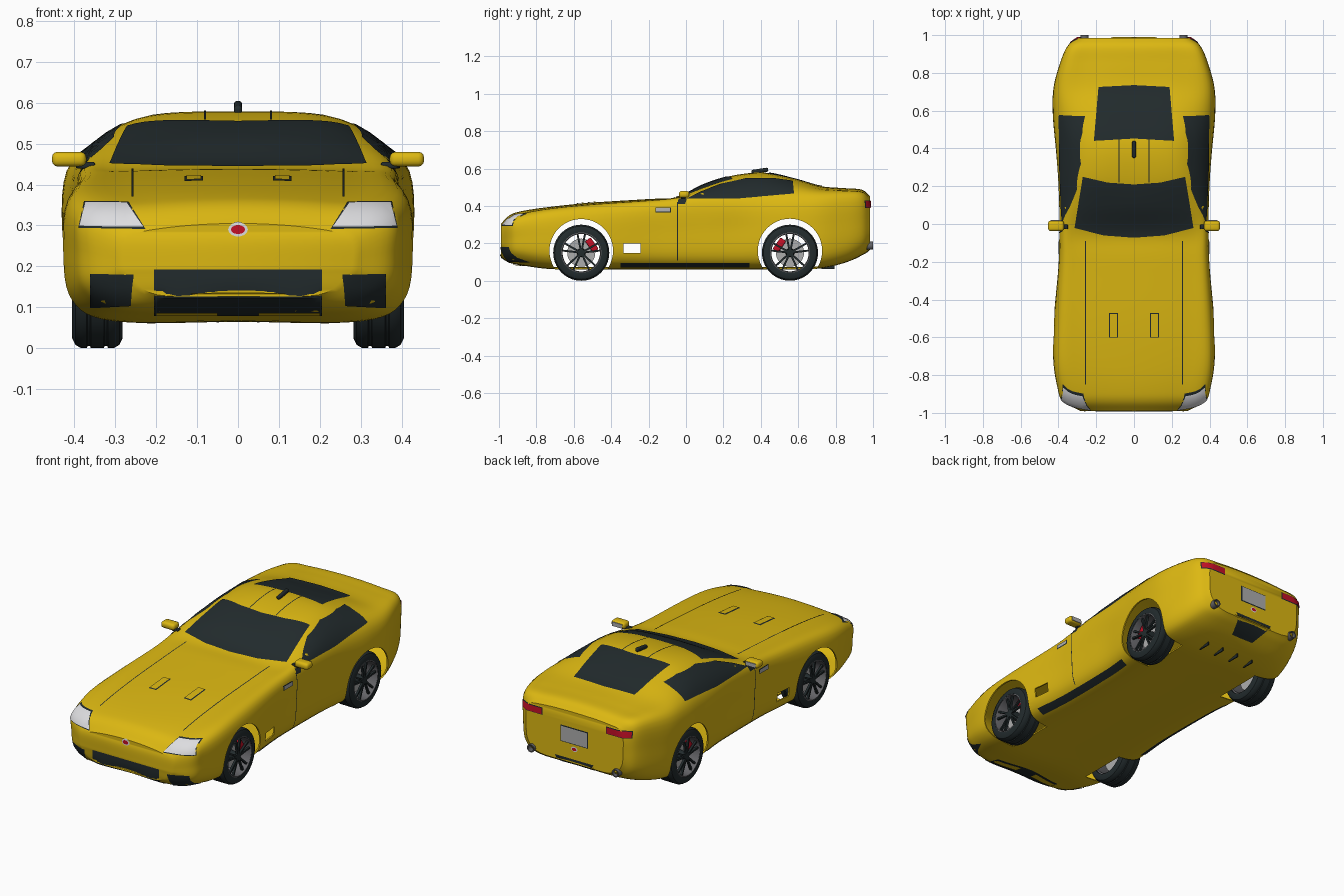
import bpy, bmesh, math
from mathutils import Vector, Matrix
from mathutils.bvhtree import BVHTree

if "Cube" in bpy.data.objects:
    bpy.data.objects.remove(bpy.data.objects["Cube"])


def material(name, color, rough=0.5):
    m = bpy.data.materials.new(name)
    m.use_nodes = True
    m.diffuse_color = (*color, 1)
    bsdf = m.node_tree.nodes["Principled BSDF"]
    bsdf.inputs["Base Color"].default_value = (*color, 1)
    bsdf.inputs["Roughness"].default_value = rough
    return m


YELLOW = material("yellow paint", (0.72, 0.48, 0.006))
DARK = material("dark trim", (0.016, 0.024, 0.026))
SILVER = material("silver", (0.42, 0.42, 0.42))
WHITE = material("lens white", (0.72, 0.72, 0.74))
RED = material("red", (0.55, 0.005, 0.02))
GREY = material("brake grey", (0.13, 0.13, 0.14))


def make(name, bm, mat, smooth=35):
    mesh = bpy.data.meshes.new(name)
    bm.to_mesh(mesh)
    bm.free()
    ob = bpy.data.objects.new(name, mesh)
    bpy.context.collection.objects.link(ob)
    mesh.materials.append(mat)
    if smooth:
        shade(ob, smooth)
    return ob


def activate(ob):
    bpy.ops.object.select_all(action='DESELECT')
    ob.select_set(True)
    bpy.context.view_layer.objects.active = ob


def shade(ob, angle):
    activate(ob)
    bpy.ops.object.shade_smooth_by_angle(angle=math.radians(angle))


def box(name, center, size, mat, bevel=0, tilt=None):
    bm = bmesh.new()
    bmesh.ops.create_cube(bm, size=1)
    bmesh.ops.scale(bm, vec=size, verts=bm.verts)
    if bevel:
        bmesh.ops.bevel(bm, geom=bm.edges[:], offset=bevel, segments=3, affect='EDGES', profile=0.5)
    if tilt:
        bmesh.ops.transform(bm, matrix=tilt, verts=bm.verts)
    bmesh.ops.translate(bm, vec=center, verts=bm.verts)
    return make(name, bm, mat)


def lathe(name, profile, center, mat, side=1, axis='X', steps=40):
    """Closed (radius, offset) profile turned around an axis."""
    bm = bmesh.new()
    rings = []
    for i in range(steps):
        a = math.tau * i / steps
        ring = []
        for r, o in profile:
            c, s = r * math.cos(a), r * math.sin(a)
            p = Vector((o * side, c, s)) if axis == 'X' else Vector((c, o, s))
            ring.append(bm.verts.new(p + Vector(center)))
        rings.append(ring)
    n = len(profile)
    for i in range(steps):
        a, b = rings[i], rings[(i + 1) % steps]
        for j in range(n):
            k = (j + 1) % n
            bm.faces.new((a[j], a[k], b[k], b[j]))
    bmesh.ops.remove_doubles(bm, verts=bm.verts, dist=1e-5)
    bmesh.ops.recalc_face_normals(bm, faces=bm.faces)
    return make(name, bm, mat)


def spline(pts, steps, closed):
    """Smooth curve through the points."""
    n = len(pts)
    ext = [pts[-1], *pts, pts[0], pts[1]] if closed else [2 * pts[0] - pts[1], *pts, 2 * pts[-1] - pts[-2]]
    out = []
    for i in range(n if closed else n - 1):
        a, b, c, d = ext[i:i + 4]
        for k in range(steps):
            t = k / steps
            out.append(0.5 * (2 * b + (c - a) * t + (2 * a - 5 * b + 4 * c - d) * t**2 + (3 * b - a - 3 * c + d) * t**3))
    return out if closed else out + [pts[-1]]


# Body stations: y, half width, floor z, shoulder x, shoulder z, roof edge x, roof edge z, top z
STATIONS = [
    (-.99, .28, .13, .27, .27, .17, .295, .305),
    (-.94, .37, .10, .36, .32, .20, .343, .352),
    (-.87, .402, .085, .385, .345, .23, .365, .374),
    (-.72, .427, .066, .405, .37, .26, .388, .396),
    (-.5, .425, .065, .40, .39, .27, .41, .418),
    (-.2, .395, .065, .385, .41, .27, .43, .437),
    (-.05, .39, .065, .385, .425, .28, .442, .447),
    (.1, .39, .065, .385, .44, .27, .50, .517),
    (.25, .395, .065, .39, .445, .255, .547, .562),
    (.42, .415, .065, .395, .45, .25, .56, .578),
    (.58, .43, .065, .405, .455, .25, .533, .545),
    (.72, .425, .07, .405, .455, .25, .497, .506),
    (.85, .39, .10, .375, .46, .24, .485, .495),
    (.94, .35, .14, .34, .455, .22, .478, .487),
    (.985, .30, .17, .29, .42, .20, .445, .452),
]


def section(y, w, zb, ws, zs, wr, zr, zt):
    half = [(.7 * w, zb), (.95 * w, zb + .05), (w, zb + .55 * (zs - zb)), (ws, zs), (wr, zr)]
    ring = [(0, zb), *half, (0, zt), *[(-x, z) for x, z in reversed(half)]]
    return [Vector((x, y, z)) for x, z in ring]


# Body skin
columns = [spline(list(c), 6, False) for c in zip(*[section(*s) for s in STATIONS])]
bm = bmesh.new()
rows = [[bm.verts.new(p) for p in spline(list(r), 6, True)] for r in zip(*columns)]
n = len(rows[0])
for a, b in zip(rows, rows[1:]):
    for j in range(n):
        bm.faces.new((a[j], a[(j + 1) % n], b[(j + 1) % n], b[j]))
for row in (rows[0], rows[-1]):
    for j in range(n // 2):
        quad = [row[j], row[j + 1], row[-j - 1], row[-j]]
        bm.faces.new(list(dict.fromkeys(quad)))
bmesh.ops.recalc_face_normals(bm, faces=bm.faces)
skin = BVHTree.FromBMesh(bm)
body = make("body", bm, YELLOW, 0)

# Hollow shell with wheel arches and side vents cut through
shell = body.modifiers.new("shell", 'SOLIDIFY')
shell.thickness, shell.offset = .008, -1
cutters = []
for s in (1, -1):
    for y, r in ((-.56, .17), (.556, .172)):
        cutters.append(lathe("arch_cutter", [(0, .25), (r, .25), (r, .5), (0, .5)], (0, y, .16), DARK, s, steps=48))
    cutters.append(box("vent_cutter", (s * .4, -.288, .173), (.15, .09, .05), DARK))
for c in cutters:
    cut = body.modifiers.new("cut", 'BOOLEAN')
    cut.operation, cut.solver, cut.object = 'DIFFERENCE', 'EXACT', c
activate(body)
for m in list(body.modifiers):
    bpy.ops.object.modifier_apply(modifier=m.name)
for c in cutters:
    bpy.data.objects.remove(c)
shade(body, 35)

# Plates laid on the skin: a flat outline is gridded and projected along a direction
DIRS = {
    "front": (Vector((0, 1, 0)), lambda u, v: Vector((u, -2, v))),
    "back": (Vector((0, -1, 0)), lambda u, v: Vector((u, 2, v))),
    "side": (Vector((-1, 0, 0)), lambda u, v: Vector((2, u, v))),
    "top": (Vector((0, 0, -1)), lambda u, v: Vector((u, v, 2))),
}


def plate(name, view, outline, mat, lift=.003, pair=False, step=.025):
    d, place = DIRS[view]
    for s in ((1, -1) if pair else (1,)):
        bm = bmesh.new()
        bm.faces.new([bm.verts.new((u, v, 0)) for u, v in outline])
        for ax in (0, 1):
            lo, hi = min(p[ax] for p in outline), max(p[ax] for p in outline)
            normal = (1, 0, 0) if ax == 0 else (0, 1, 0)
            for i in range(math.floor(lo / step) + 1, math.ceil(hi / step)):
                bmesh.ops.bisect_plane(bm, geom=bm.verts[:] + bm.edges[:] + bm.faces[:], dist=1e-5,
                                       plane_co=Vector(normal) * i * step, plane_no=normal)
        for v in bm.verts[:]:
            hit, normal, _, _ = skin.ray_cast(place(v.co.x, v.co.y), d)
            if hit is None:
                bm.verts.remove(v)
                continue
            v.co = hit + normal * lift
        bm.normal_update()
        for f in bm.faces:
            if f.normal.dot(d) > 0:
                f.normal_flip()
        if s < 0:
            bmesh.ops.scale(bm, vec=(-1, 1, 1), verts=bm.verts)
            bmesh.ops.reverse_faces(bm, faces=bm.faces)
        make(("left_" if s > 0 else "right_") * pair + name, bm, mat, 40)


def rect(u0, u1, v0, v1):
    return [(u0, v0), (u1, v0), (u1, v1), (u0, v1)]


def oval(u, v, ru, rv):
    return [(u + ru * math.cos(a * math.tau / 24), v + rv * math.sin(a * math.tau / 24)) for a in range(24)]


def framed(name, view, outline, mat, edge=.005, pair=False):
    """Plate with a dark border."""
    c = sum((Vector(p) for p in outline), Vector((0, 0))) / len(outline)
    grown = [Vector(p) + Vector((math.copysign(edge, p[0] - c[0]), math.copysign(edge, p[1] - c[1]))) for p in outline]
    plate(name + "_frame", view, grown, DARK, .002, pair)
    plate(name, view, outline, mat, .005, pair)


# Glass
plate("windscreen", "top", [(-.315, -.02), (-.16, -.06), (0, -.072), (.16, -.06), (.315, -.02),
                            (.27, .25), (.14, .22), (0, .21), (-.14, .22), (-.27, .25)], DARK)
plate("rear_window", "top", [(-.188, .725), (-.212, .44), (0, .452), (.212, .44), (.188, .725), (0, .735)], DARK)
plate("side_window", "side", [(.0, .437), (.29, .44), (.578, .465), (.57, .533), (.475, .546), (.32, .546),
                              (.18, .515), (.08, .475)], DARK, pair=True)

# Nose
framed("headlight", "front", [(.23, .294), (.385, .298), (.372, .354), (.272, .353)], WHITE, .004, True)
plate("grille", "front", rect(-.205, .205, .082, .192), DARK)
plate("grille_strip", "front", rect(.05, .2, .084, .092), YELLOW, .006, True)
plate("fog_vent", "front", [(.262, .105), (.36, .1), (.36, .182), (.255, .18)], DARK, pair=True)
plate("nose_badge_rim", "front", oval(0, .29, .024, .017), WHITE)
plate("nose_badge", "front", oval(0, .29, .017, .011), RED, .005)

# Bonnet, roof and door seams
plate("bonnet_seam", "top", rect(.255, .26, -.85, -.09), DARK, pair=True)
framed("bonnet_vent", "top", rect(.09, .126, -.597, -.475), YELLOW, pair=True)
plate("roof_seam", "top", rect(.078, .083, .22, .45), DARK, pair=True)
plate("door_seam", "side", rect(-.048, -.043, .11, .42), DARK, pair=True)
framed("side_marker", "side", rect(-.16, -.085, .37, .388), SILVER, .004, True)
plate("side_skirt", "side", rect(-.35, .34, .074, .096), DARK, pair=True)
plate("mirror_base", "side", [(-.045, .41), (-.005, .41), (.005, .437), (-.04, .437)], DARK, pair=True)

# Tail
framed("tail_light", "back", rect(.2, .335, .392, .425), RED, .004, True)
framed("number_plate", "back", rect(-.08, .08, .278, .36), SILVER)
plate("tail_badge_rim", "back", oval(0, .248, .02, .014), WHITE)
plate("tail_badge", "back", oval(0, .248, .014, .009), RED, .005)
plate("diffuser", "back", [(-.07, .115), (.07, .115), (.12, .19), (-.12, .19)], DARK)
for x in (-.15, -.05, .05, .15):
    box("floor_fin", (x, .76, .078), (.006, .07, .03), DARK)

# Roof aerial
box("aerial", (0, .395, .588), (.02, .09, .022), DARK, .008, Matrix.Rotation(.15, 4, 'X'))

TYRE = [(.108, .0), (.125, -.002), (.142, .006), (.15, .02), (.15, .034), (.145, .036), (.145, .042), (.15, .044),
        (.15, .076), (.145, .078), (.145, .084), (.15, .086), (.15, .1), (.142, .114), (.125, .122), (.108, .12)]
for s, side in ((1, "left"), (-1, "right")):
    # Mirrors and exhausts
    box(side + "_mirror", (s * .413, -.01, .462), (.084, .055, .036), YELLOW, .014)
    box(side + "_mirror_glass", (s * .413, .018, .462), (.06, .004, .022), SILVER)
    box(side + "_mirror_arm", (s * .37, -.015, .447), (.04, .025, .016), DARK, .004)
    lathe(side + "_exhaust", [(.016, -.06), (.022, -.06), (.022, .03), (.016, .03)], (s * .262, .97, .188), GREY,
          axis='Y', steps=24)
    # Wheels, with calipers facing the middle of the car
    for end, y in (("front", -.56), ("rear", .556)):
        hub = (s * .284, y, .15)
        tag = side + "_" + end
        lathe(tag + "_tyre", TYRE, hub, DARK, s)
        lathe(tag + "_rim", [(.1, .01), (.11, .01), (.11, .118), (.103, .12), (.1, .112)], hub, GREY, s)
        lathe(tag + "_disc", [(0, .05), (.075, .05), (.075, .06), (0, .06)], hub, SILVER, s)
        lathe(tag + "_hub", [(0, .06), (.024, .06), (.02, .112), (0, .114)], hub, DARK, s, steps=20)
        for k in range(10):
            a = math.tau * (k // 2) / 5 + (.2 if k % 2 else -.2)
            turn = Matrix.Rotation(a, 4, 'X')
            mid = Vector(hub) + Vector((s * .106, 0, 0)) + turn @ Vector((0, 0, .062))
            box(tag + "_spoke", mid, (.012, .01, .086), DARK, 0, turn)
        turn = Matrix.Rotation(.95 * (1 if y > 0 else -1), 4, 'X')
        mid = Vector(hub) + Vector((s * .07, 0, 0)) + turn @ Vector((0, 0, .07))
        box(tag + "_caliper", mid, (.035, .075, .036), RED, .006, turn)
